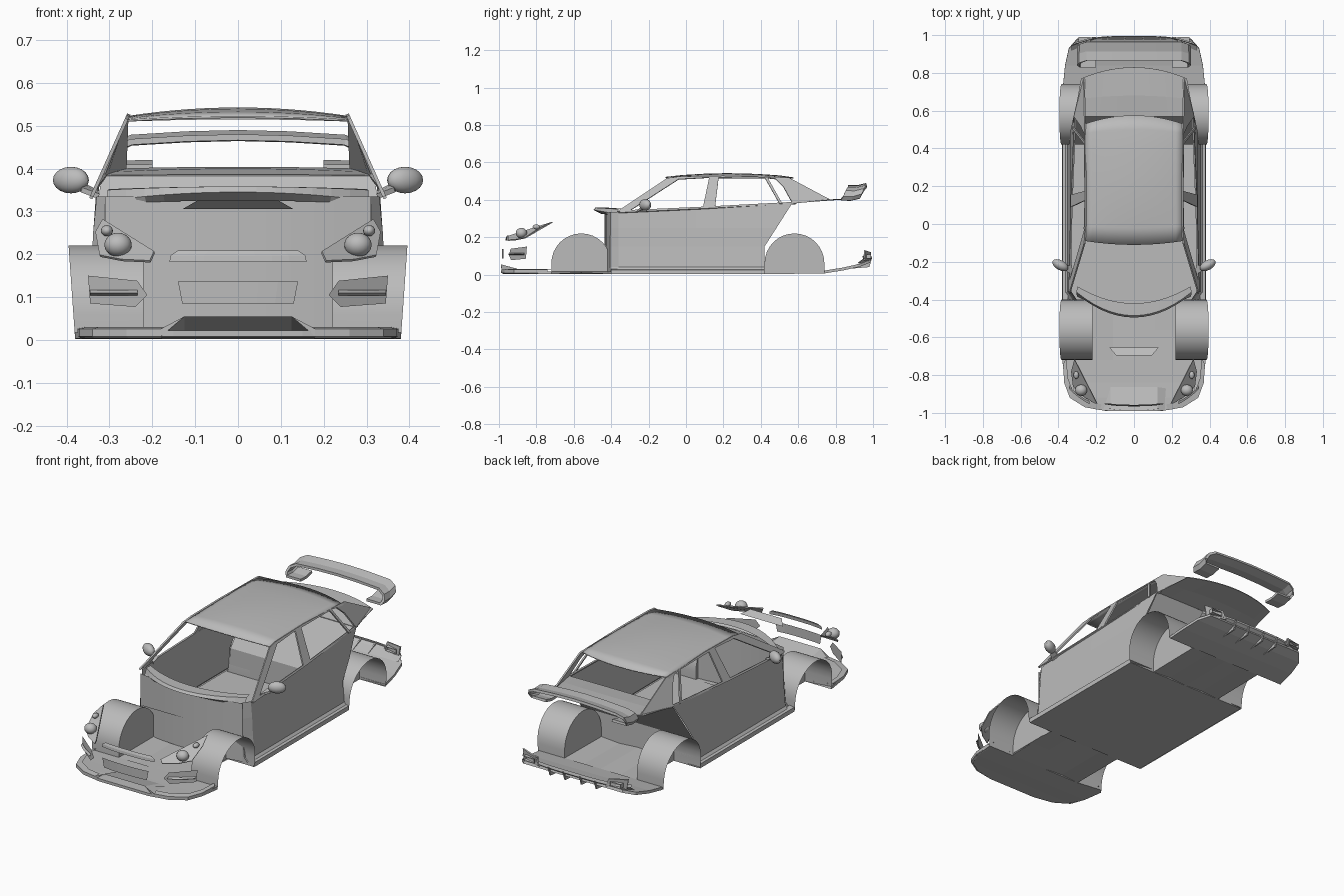
import bpy, bmesh, math
from mathutils import Matrix

cube = bpy.data.objects.get("Cube")
if cube:
    bpy.data.objects.remove(cube)

grey = bpy.data.materials.new("body grey")
grey.use_nodes = True
COLOUR = (0.5, 0.5, 0.5, 1)
grey.diffuse_color = COLOUR
grey.node_tree.nodes["Principled BSDF"].inputs["Base Color"].default_value = COLOUR


def finish(name, bm, mirror=False, thick=0, smooth=False):
    bmesh.ops.recalc_face_normals(bm, faces=bm.faces)
    mesh = bpy.data.meshes.new(name)
    bm.to_mesh(mesh)
    bm.free()
    mesh.materials.append(grey)
    ob = bpy.data.objects.new(name, mesh)
    bpy.context.collection.objects.link(ob)
    if thick:
        mod = ob.modifiers.new("thickness", "SOLIDIFY")
        mod.thickness, mod.offset = thick, 0
    if mirror:
        ob.modifiers.new("mirror", "MIRROR").use_mirror_merge = False
    if smooth:
        bpy.ops.object.select_all(action="DESELECT")
        ob.select_set(True)
        bpy.context.view_layer.objects.active = ob
        bpy.ops.object.shade_smooth_by_angle(angle=math.radians(35))
    return ob


def loft(name, rows, **kw):
    """Sheet through rows of points with equal counts."""
    bm = bmesh.new()
    grid = [[bm.verts.new(p) for p in row] for row in rows]
    for a, b in zip(grid, grid[1:]):
        for i in range(len(a) - 1):
            bm.faces.new((a[i], a[i + 1], b[i + 1], b[i]))
    bmesh.ops.remove_doubles(bm, verts=bm.verts, dist=1e-5)
    return finish(name, bm, **kw)


def plate(name, points, **kw):
    bm = bmesh.new()
    bm.faces.new([bm.verts.new(p) for p in points])
    return finish(name, bm, **kw)


def blob(name, loc, size, rot=0, **kw):
    bm = bmesh.new()
    mat = Matrix.Translation(loc) @ Matrix.Rotation(rot, 4, "Z") @ Matrix.Diagonal((*size, 1))
    bmesh.ops.create_uvsphere(bm, u_segments=16, v_segments=10, radius=1, matrix=mat)
    return finish(name, bm, mirror=True, smooth=True, **kw)


def steps(a, b, n):
    return [a + (b - a) * i / n for i in range(n + 1)]


def nose_y(x):
    return -0.985 + 2.9 * abs(x) ** 3


def side(y, z):
    """Point on the tapering cabin side."""
    return (0.33 - 0.45 * (z - 0.36) - 0.22 * max(0, y - 0.55), y, z)


# Floor pan, notched at the wheels and rising at the tail
stations = [(-0.99, 0.15, .015), (-0.97, 0.25, .015), (-0.92, 0.33, .015), (-0.84, 0.365, .012),
            (-0.72, 0.38, .01), (-0.72, 0.22, .01), (-0.40, 0.22, .01), (-0.40, 0.375, .01),
            (0.42, 0.375, .01), (0.42, 0.22, .01), (0.74, 0.22, .014), (0.74, 0.375, .014),
            (0.84, 0.365, .03), (0.93, 0.345, .05), (0.98, 0.30, .07)]
loft("floor_pan", [[(w * t, y, z) for t in (-1, 0, 1)] for y, w, z in stations], thick=0.015)

# Sills joining the floor to the doors
loft("sill", [[(0.38, y, 0.003), (0.378, y, 0.025), (0.35, y, 0.03)] for y in (-0.40, 0.42)],
     mirror=True)

# Front splitter lip with raised centre intake
lip = [(0.375, -0.74), (0.37, -0.84), (0.34, -0.92), (0.26, -0.97), (0.18, -0.985)]
loft("splitter_lip", [[(x * 0.98, y + .01, .003), (x, y, .008), (x, y, .026), (x * .95, y + .03, .03)]
                      for x, y in lip], mirror=True)
loft("splitter_intake", [[(-.18, -.985, .008), (-.125, -.99, .055), (.125, -.99, .055), (.18, -.985, .008)],
                         [(-.18, -.84, .012), (-.125, -.84, .014), (.125, -.84, .014), (.18, -.84, .012)]])
plate("splitter_step", [(.18, -.985, .026), (.18, -.985, .008), (.125, -.99, .055)], mirror=True)

# Wheel wells, open on the outside
for label, cy in (("front", -0.56), ("rear", 0.58)):
    arc = [(cy - 0.16, 0.01)] + [(cy - 0.16 * math.cos(a), 0.06 + 0.16 * math.sin(a))
                                 for a in steps(0, math.pi, 16)] + [(cy + 0.16, 0.01)]
    loft(label + "_wheel_well",
         [[(0.22, y, z) for y, z in arc], [(0.38 + 0.07 * z, y, z) for y, z in arc]],
         mirror=True, smooth=True)
    plate(label + "_well_inner_wall", [(0.22, y, z) for y, z in arc], mirror=True)

# Doors, with the front edge turned in
heights = [(0.02, 0.37, 0, .42), (0.04, 0.352, 0, .42), (0.15, 0.343, 0, .42),
           (0.25, 0.338, 0, .484), (0.335, 0.33, 0.05, .57)]
loft("door_side", [[(x - .03, -.405, z), (x, -.36, z), (x, .05, z + k / 2), (x - k * .2, yr, z + k)]
                   for z, x, k, yr in heights], mirror=True)

# Bulkheads
loft("firewall", [[(x, -.405 - .03 * (1 - (x / .31) ** 2), z) for x in steps(-.31, .31, 8)]
                  for z in (0.015, 0.335)], smooth=True)
loft("rear_bulkhead", [[(-x, y, z), (x, y, z)] for x, y, z in
                       ((.345, .42, .015), (.34, .42, .15), (.32, .57, .382))])

# Cowl below the windscreen opening
def arch(w, y0, y1, z0, z1):
    return [(w * t, y0 + (y1 - y0) * t * t, z0 + (z1 - z0) * t * t) for t in steps(-1, 1, 14)]

loft("windscreen_cowl", [arch(.30, -.455, -.385, .325, .318), arch(.305, -.495, -.37, .345, .325),
                         arch(.305, -.485, -.36, .358, .35), arch(.30, -.42, -.33, .358, .352)])

# Roof, front header and rear edge
roof = [(-.11, -.09, .52, .512), (-.02, -.01, .53, .515), (.1, .1, .537, .518), (.22, .22, .54, .52),
        (.38, .38, .536, .52), (.5, .48, .528, .517), (.575, .53, .517, .512)]
loft("roof", [arch(.258, *r) for r in roof], smooth=True, thick=0.005)

# Side window frames and pillars
frames = {
    "a_pillar": [(-.37, .335), (-.31, .335), (-.02, .522), (-.1, .515)],
    "b_pillar": [(.09, .355), (.155, .358), (.175, .522), (.125, .522)],
    "roof_rail": [(-.1, .513), (-.02, .51), (.1, .517), (.44, .515), (.53, .505), (.54, .517), (.2, .527), (-.04, .523)],
    "rear_door_post": [(.5, .378), (.515, .378), (.435, .52), (.42, .52)],
    "c_pillar": [(.57, .38), (.6, .385), (.77, .40), (.55, .517), (.47, .52), (.52, .47)],
    "belt_moulding": [(-.36, .33), (.1, .352), (.59, .378), (.59, .388), (.1, .362), (-.34, .342)],
}
for name, outline in frames.items():
    plate(name, [side(y, z) for y, z in outline], mirror=True, thick=0.008)

# Rear shelf under the back window opening
loft("rear_shelf", [arch(.32, .57, .57, .384, .382), arch(.30, .68, .66, .398, .39),
                    arch(.28, .83, .77, .402, .398)], thick=0.004)

# Rear wing: blade bends down into end plates with inward feet
span = [(-.20, .403, -.06), (-.285, .403, -.06), (-.295, .42, -.04), (-.285, .445, -.02), (-.25, .462, 0), (-.12, .47, 0)]
span += [(0, .473, 0)] + [(-x, z, s) for x, z, s in reversed(span)]
loft("rear_wing", [[(x, .865 + dy + s * .6, z - dz) for x, z, s in span]
                   for dy, dz in ((0, 0), (.05, .002), (.1, -.01))], thick=0.014)

# Rear diffuser strip, outlets and fins
loft("diffuser_strip", [[(x, .995 - 4 * abs(x) ** 4 - d, z) for x in steps(-.33, .33, 12)]
                        for d, z in ((.03, .062), (.0, .085), (.005, .1))])
plate("exhaust_surround", [(.20, .985, .075), (.31, .955, .075), (.32, .955, .13), (.22, .985, .12)],
      mirror=True, thick=0.008)
loft("exhaust_outlet", [[(x, y, z) for x, z in ((.23, .085), (.295, .085), (.295, .108), (.23, .108), (.23, .085))]
                        for y in (.95, .99)], mirror=True)
for i, x in enumerate((.05, .14)):
    plate(f"diffuser_fin_{i + 1}", [(x, .86, .03), (x, .98, .04), (x, .995, .09)],
          mirror=True, thick=0.008)

# Nose details: grille bar, number panel and bonnet intake
bar = [(-.16, .182), (.16, .182), (.158, .195), (.14, .208), (-.14, .208), (-.158, .195)]
loft("grille_bar", [[(x * k, nose_y(x * k) + .02 + d, z) for x in steps(-.16, .16, 8)]
                    for k, d, z in ((1, 0, .182), (.985, .002, .197), (.87, .008, .209))])
loft("number_panel", [[(x * k, nose_y(x), z) for x in steps(-.14, .14, 6)]
                      for k, z in ((.93, .085), (1, .136))])
plate("bonnet_intake", [(-.13, -.655, .305), (.13, -.655, .305), (.095, -.695, .325), (-.095, -.695, .325)])

# Fog lamps with a central slat
fog = [(.212, .105), (.24, .077), (.345, .085), (.35, .15), (.235, .138)]
plate("fog_lamp", [(x, nose_y(x) + .01, z) for x, z in fog], mirror=True)
loft("fog_slat", [[(x, nose_y(x) + d, z) for x in steps(.235, .345, 4)]
                  for d, z in ((.008, .104), (-.006, .11), (.008, .116))], mirror=True)

# Headlights
shell = [(.195, -.95, .205), (.205, -.95, .183), (.27, -.91, .186), (.322, -.86, .196), (.332, -.78, .25),
         (.315, -.715, .28)]
plate("headlight", shell, mirror=True, thick=0.006)
blob("headlight_lens", (.28, -.88, .222), (.032, .03, .028))
blob("headlight_small_lens", (.306, -.80, .255), (.014, .02, .013))

# Door mirrors
blob("door_mirror", (.39, -.218, .373), (.046, .026, .031), rot=0.5)
plate("mirror_stalk", [(.325, -.27, .335), (.33, -.22, .345), (.37, -.215, .365), (.365, -.245, .35)],
      mirror=True, thick=0.012)
